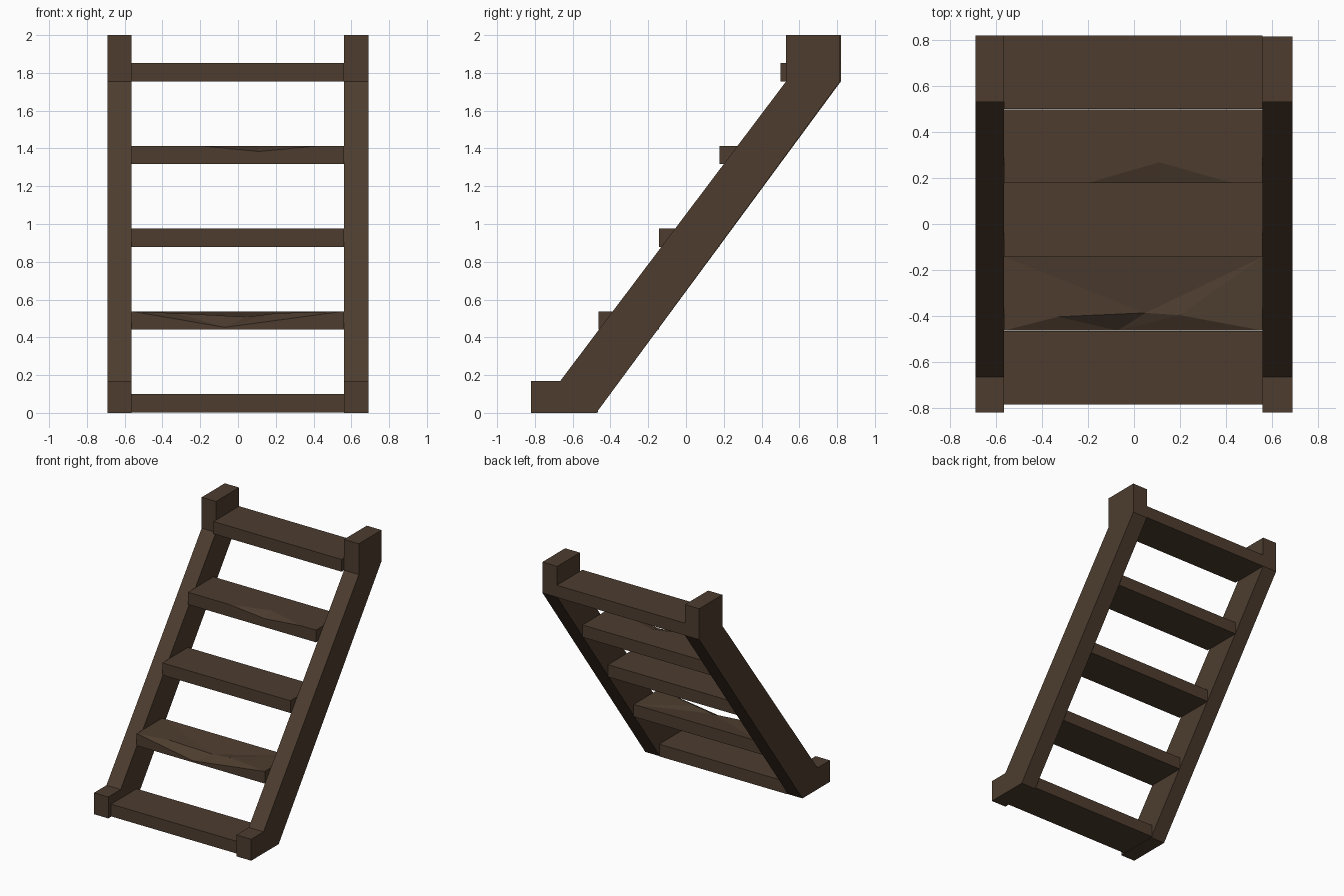
import bpy
import bmesh

cube = bpy.data.objects.get("Cube")
if cube:
    bpy.data.objects.remove(cube, do_unlink=True)

wood = bpy.data.materials.new("dark brown wood")
wood.use_nodes = True
BROWN = (0.075, 0.046, 0.028, 1)
wood.diffuse_color = BROWN
wood.node_tree.nodes["Principled BSDF"].inputs["Base Color"].default_value = BROWN

LEFT, RIGHT = -0.565, 0.56      # inner faces of the two side rails
DEPTH, THICK = 0.32, 0.097


def finish(bm, name):
    bmesh.ops.recalc_face_normals(bm, faces=bm.faces)
    mesh = bpy.data.meshes.new(name)
    bm.to_mesh(mesh)
    bm.free()
    mesh.materials.append(wood)
    obj = bpy.data.objects.new(name, mesh)
    bpy.context.collection.objects.link(obj)


def rail(name, x0, x1, back):
    """Slanted side rail: a side profile extruded across its width."""
    profile = [(-0.82, 0), (-0.475, 0), (back, 1.755), (back, 2),
               (0.53, 2), (0.53, 1.755), (-0.665, 0.17), (-0.82, 0.17)]
    bm = bmesh.new()
    face = bm.faces.new([bm.verts.new((x0, y, z)) for y, z in profile])
    out = bmesh.ops.extrude_face_region(bm, geom=[face])["geom"]
    moved = [v for v in out if isinstance(v, bmesh.types.BMVert)]
    bmesh.ops.translate(bm, verts=moved, vec=(x1 - x0, 0, 0))
    finish(bm, name)


def tread(name, front, top, chip=None):
    """Step board; chip = (start x, dip (x, drop), end x, inner points (x, y, drop))."""
    bm = bmesh.new()

    def v(x, y, z):
        return bm.verts.new((x, y, z))

    low, back = top - THICK, front + DEPTH
    fl, fr, bl, br = [v(x, y, low) for y in (front, back) for x in (LEFT, RIGHT)]
    tfl, tfr, tbl, tbr = [v(x, y, top) for y in (front, back) for x in (LEFT, RIGHT)]
    front_edge, top_edge = [tfl, tfr], [tfl, tfr]
    if chip:
        start, (dip_x, drop), end, inner = chip
        p = tfl if start <= LEFT else v(start, front, top)
        q = tfr if end >= RIGHT else v(end, front, top)
        dip = v(dip_x, front, top - drop)
        rim = [p] + [v(x, front + y, top - d) for x, y, d in inner] + [q]
        # Splintered faces fan out from the dip in the front edge
        for a, b in zip(rim, rim[1:]):
            bm.faces.new((dip, b, a))
        front_edge = list(dict.fromkeys([tfl, p, dip, q, tfr]))
        top_edge = list(dict.fromkeys([tfl] + rim + [tfr]))
    bm.faces.new([fr, fl] + front_edge)
    cap = bm.faces.new(top_edge + [tbr, tbl])
    for loop in ((fl, fr, br, bl), (bl, br, tbr, tbl),
                 (fl, bl, tbl, tfl), (fr, tfr, tbr, br)):
        bm.faces.new(loop)
    bmesh.ops.triangulate(bm, faces=[cap])
    finish(bm, name)


# Side rails
rail("right_rail", -0.69, LEFT, 0.82)
rail("left_rail", RIGHT, 0.69, 0.815)

# Five treads, two of them with a worn front edge
chips = {
    1: (LEFT, (-0.07, 0.085), RIGHT,
        [(-0.33, 0.06, 0.01), (0.05, 0.077, 0.03), (0.2, 0.067, 0.01)]),
    3: (-0.2, (0.11, 0.03), 0.43, [(0.11, 0.09, 0)]),
}
for i in range(5):
    tread(f"tread_{i + 1}", -0.785 + 0.3212 * i, 0.1 + 0.438 * i, chips.get(i))
